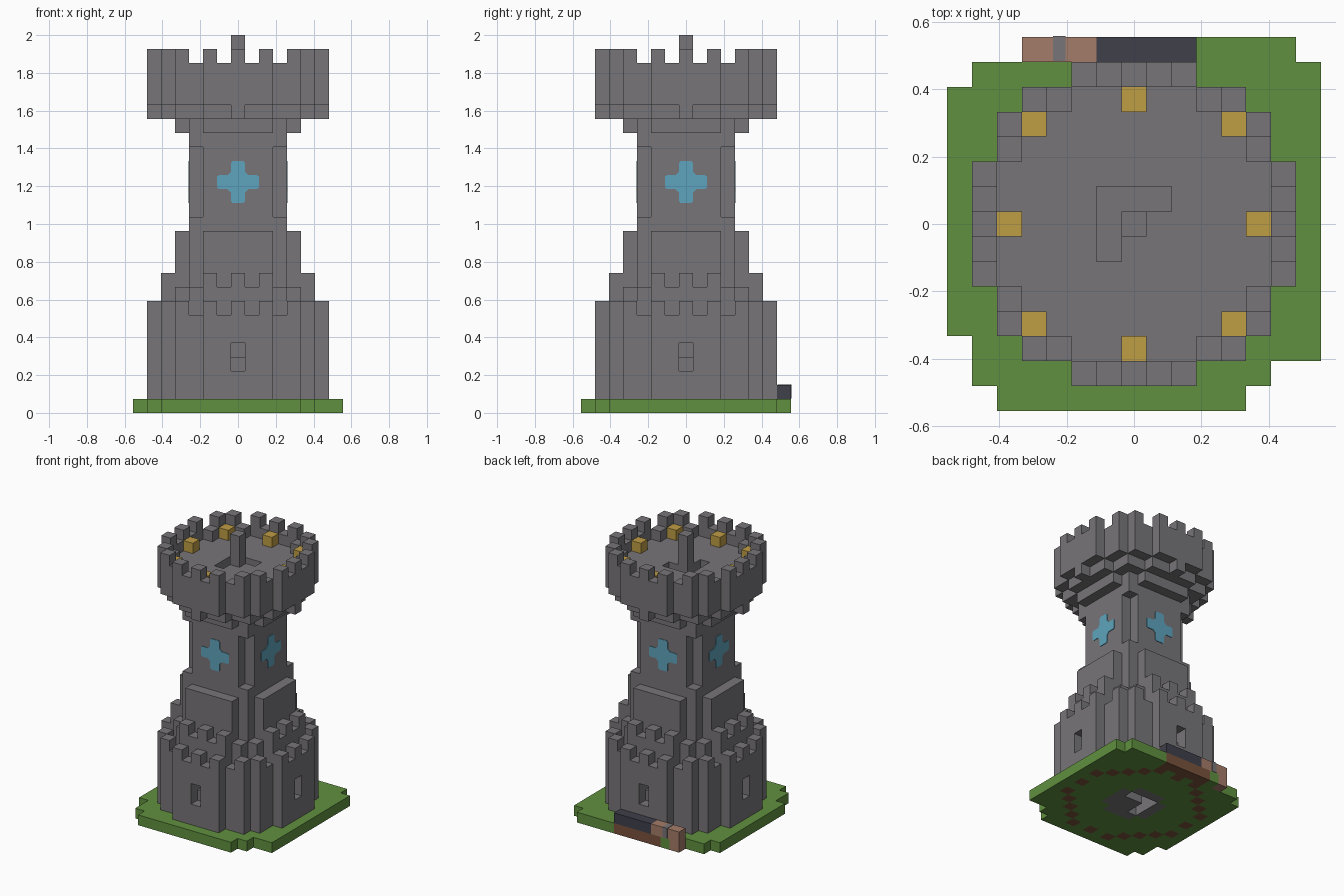
import bpy, bmesh
from mathutils import Vector, Matrix

if "Cube" in bpy.data.objects:
    bpy.data.objects.remove(bpy.data.objects["Cube"], do_unlink=True)

V = 2 / 27          # edge of one building block


def material(name, rgb):
    m = bpy.data.materials.new(name)
    m.use_nodes = True
    m.diffuse_color = (*rgb, 1)
    m.node_tree.nodes["Principled BSDF"].inputs["Base Color"].default_value = (*rgb, 1)
    return m


STONE = material("stone grey", (0.185, 0.178, 0.19))
GRASS = material("grass green", (0.117, 0.28, 0.05))
GOLD = material("lamp gold", (0.52, 0.34, 0.06))
CLAY = material("clay tan", (0.37, 0.20, 0.14))
SOIL = material("soil brown", (0.19, 0.085, 0.045))
SLATE = material("dark slate", (0.05, 0.05, 0.07))
GLASS = material("window blue", (0.112, 0.37, 0.51))


# Sets of block coordinates
def disc(r):
    return {(i, j) for i in range(-r, r + 1) for j in range(-r, r + 1)
            if i * i + j * j <= r * (r + 1)}


def square(r):
    return {(i, j) for i in range(-r, r + 1) for j in range(-r, r + 1)}


def rim(area):
    return {(i, j) for i, j in area
            if not {(i + 1, j), (i - 1, j), (i, j + 1), (i, j - 1)} <= area}


def merlons(area):
    return {c for c in rim(area) if min(abs(c[0]), abs(c[1])) % 2 == 0}


def corners(n):
    return {(i, j) for i in (-n, n) for j in (-n, n)}


def sides(n):
    return {(n, 0), (-n, 0), (0, n), (0, -n)}


def stack(area, low, high):
    return {(i, j, k) for i, j in area for k in range(low, high + 1)}


STAIRWELL = {(-1, -1), (-1, 0), (-1, 1), (0, 1), (1, 1)}

# Stone tiers, each with a crenellated edge
lower = stack(disc(6), 1, 6) | stack(merlons(disc(6)), 7, 7)
lower -= stack(sides(6), 3, 4) | stack(sides(5), 4, 4)      # arrow slits
middle = stack(disc(5), 7, 8) | stack(merlons(disc(5)), 9, 9)
upper = stack(disc(4), 9, 12)
shaft = stack(square(3), 13, 19) - stack(corners(3), 14, 18)
corbels = (stack(disc(4), 20, 20) | stack(disc(5), 21, 21)
           | stack(sides(6) | corners(4), 21, 21))
crown = (stack(disc(6), 22, 23) | stack(rim(disc(6)), 24, 24)
         | stack(merlons(disc(6)), 25, 25))
crown -= stack(STAIRWELL, 22, 23)
lower -= stack(STAIRWELL, 1, 1)
pole = stack({(0, 0)}, 24, 26)
lamps = stack(sides(5) | corners(4), 24, 24)

# Ground slab with an irregular outline, row by row
spans = {-7: (-5, 4), -6: (-6, 5), -5: (-6, 7), 6: (-6, 7), 7: (-4, 6)}
ground = set()
for j in range(-7, 8):
    a, b = spans.get(j, (-7, 7))
    ground |= {(i, j, 0) for i in range(a, b + 1)}
ground -= stack(STAIRWELL, 0, 0)

# Steps at the back edge
slate_step = {(i, 7, 1) for i in range(-1, 3)}
clay_step = {(i, 7, 1) for i in range(-4, -1)}

PARTS = {
    "ground": (ground, [GRASS, STONE, SOIL, CLAY]),
    "lower_tier": (lower, [STONE]),
    "middle_tier": (middle - lower, [STONE]),
    "upper_tier": (upper - middle, [STONE]),
    "shaft": (shaft, [STONE]),
    "corbels": (corbels, [STONE]),
    "crown": (crown, [STONE]),
    "pole": (pole, [STONE]),
    "lamps": (lamps, [GOLD]),
    "slate_step": (slate_step, [SLATE]),
    "clay_step": (clay_step, [CLAY]),
}
SOLID = set().union(*(cells for cells, _ in PARTS.values()))


def ground_colour(cell, normal):
    i, j, _ = cell
    lo, hi = sorted((abs(i), abs(j)))
    if j == 7 and i == -4:
        return 3
    if j == 7 and -2 <= i <= 2:
        return 2
    if lo + hi < 4 and hi < 3:
        return 1
    if normal[2] < 0 and ((hi == 6 and lo in (0, 2)) or (hi, lo) in ((5, 3), (4, 4))):
        return 2
    return 0


def finish(name, bm, mats):
    me = bpy.data.meshes.new(name)
    bm.to_mesh(me)
    bm.free()
    for m in mats:
        me.materials.append(m)
    ob = bpy.data.objects.new(name, me)
    bpy.context.collection.objects.link(ob)
    return ob


def build_blocks(name, cells, mats):
    """Skin a set of blocks, leaving out faces buried against other blocks."""
    bm = bmesh.new()
    for cell in sorted(cells):
        for axis in range(3):
            for sign in (-1, 1):
                n = [0, 0, 0]
                n[axis] = sign
                if tuple(c + d for c, d in zip(cell, n)) in SOLID:
                    continue
                n = Vector(n)
                u = Vector((0, 0, 0))
                u[(axis + 1) % 3] = 1
                w = n.cross(u)
                mid = Vector(cell) + Vector((0, 0, 0.5)) + n / 2
                quad = [mid + (u * a + w * b) / 2
                        for a, b in ((-1, -1), (1, -1), (1, 1), (-1, 1))]
                face = bm.faces.new([bm.verts.new(p * V) for p in quad])
                if name == "ground":
                    face.material_index = ground_colour(cell, n)
    bmesh.ops.remove_doubles(bm, verts=bm.verts, dist=V / 100)
    bmesh.ops.dissolve_limit(bm, angle_limit=0.01, verts=bm.verts,
                             edges=bm.edges, delimit={'MATERIAL'})
    return finish(name, bm, mats)


for part, (cells, mats) in PARTS.items():
    build_blocks(part, cells, mats)

# Blue cross windows: one quarter outline turned four times, on each shaft face
quarter = [(0.4, 1.5), (0.5, 1.35), (0.5, 0.75), (0.75, 0.5), (1.35, 0.5), (1.5, 0.4)]
outline = []
for turn in range(4):
    for a, b in reversed(quarter):
        for _ in range(turn):
            a, b = -b, a
        outline.append((a, b))
for turn, side in enumerate(("front", "right", "back", "left")):
    bm = bmesh.new()
    spin = Matrix.Rotation(turn * 1.5707963, 3, 'Z')
    plate = bm.faces.new([bm.verts.new(spin @ Vector((a, -3.5, b + 16.5)) * V)
                          for a, b in outline])
    out = bmesh.ops.extrude_face_region(bm, geom=[plate])
    push = spin @ Vector((0, -0.004, 0))
    for v in out["geom"]:
        if isinstance(v, bmesh.types.BMVert):
            v.co += push
    bmesh.ops.recalc_face_normals(bm, faces=bm.faces)
    finish("cross_window_" + side, bm, [GLASS])

# Narrow stone stripe across the clay step
bm = bmesh.new()
bmesh.ops.create_cube(bm, size=V)
for v in bm.verts:
    v.co = Vector((v.co.x * 0.5 - 3 * V, v.co.y + 7 * V + 0.003, v.co.z + 1.5 * V + 0.003))
finish("step_stripe", bm, [STONE])
